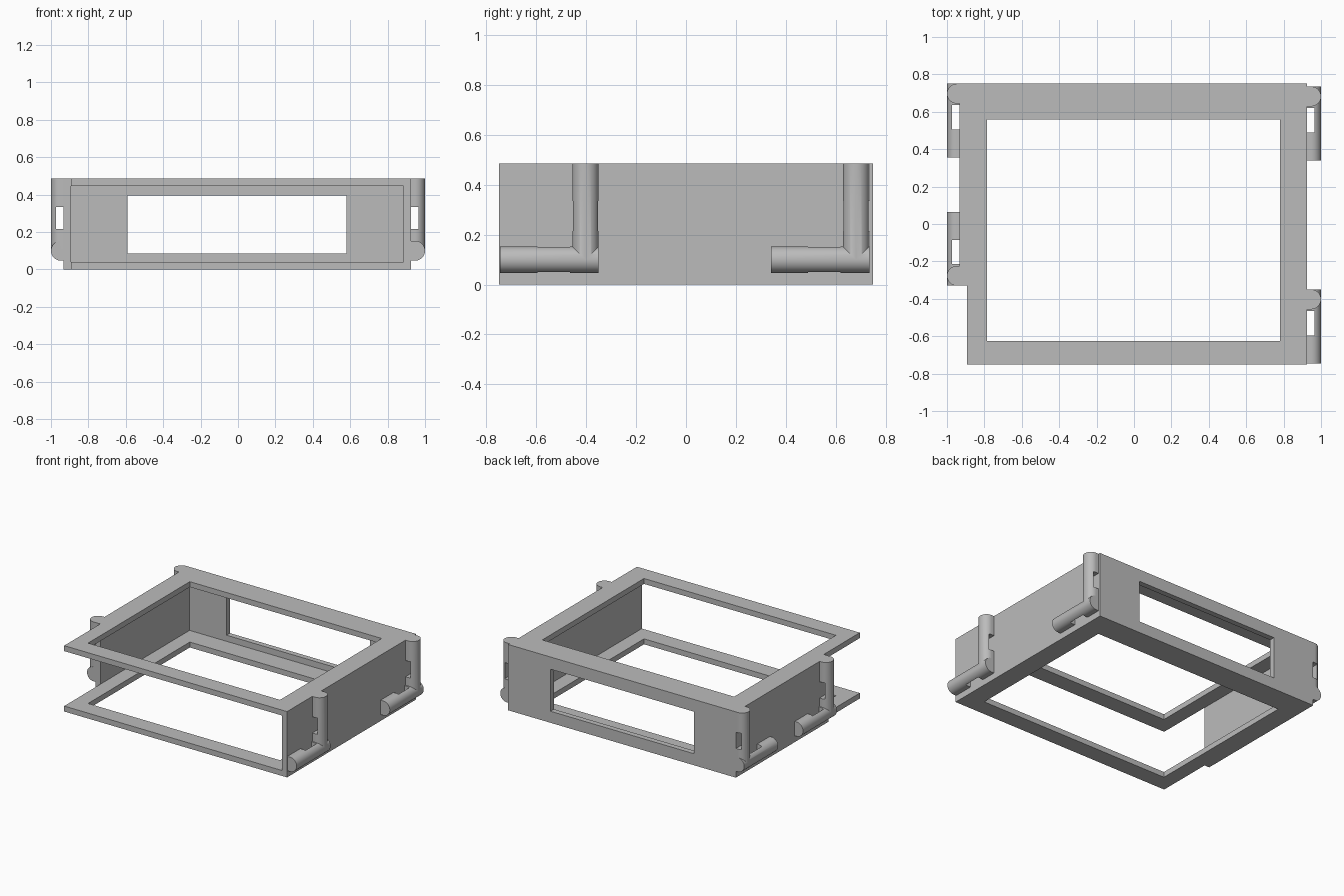
import bpy, bmesh
from math import sin, cos, pi
from mathutils import Vector

cube = bpy.data.objects.get("Cube")
if cube:
    bpy.data.objects.remove(cube, do_unlink=True)

grey = bpy.data.materials.new("light grey")
grey.use_nodes = True
grey.diffuse_color = (0.5, 0.5, 0.5, 1)
grey.node_tree.nodes["Principled BSDF"].inputs["Base Color"].default_value = (0.5, 0.5, 0.5, 1)

HEIGHT = 0.485
WALL = 0.04


def prism(name, points, offset):
    """Extrude a flat polygon of 3D points along an offset."""
    bm = bmesh.new()
    face = bm.faces.new([bm.verts.new(p) for p in points])
    made = bmesh.ops.extrude_face_region(bm, geom=[face])["geom"]
    moved = [v for v in made if isinstance(v, bmesh.types.BMVert)]
    bmesh.ops.translate(bm, verts=moved, vec=Vector(offset))
    bmesh.ops.recalc_face_normals(bm, faces=bm.faces)
    mesh = bpy.data.meshes.new(name)
    bm.to_mesh(mesh)
    bm.free()
    mesh.materials.append(grey)
    obj = bpy.data.objects.new(name, mesh)
    bpy.context.collection.objects.link(obj)
    return obj


def box(name, xs, ys, zs):
    (x0, x1), (y0, y1), (z0, z1) = sorted(xs), sorted(ys), sorted(zs)
    base = [(x0, y0, z0), (x1, y0, z0), (x1, y1, z0), (x0, y1, z0)]
    return prism(name, base, (0, 0, z1 - z0))


def combine(target, tool, operation):
    """Apply a boolean and discard the tool object."""
    mod = target.modifiers.new(operation.lower(), "BOOLEAN")
    mod.operation = operation
    mod.solver = "EXACT"
    mod.object = tool
    bpy.context.view_layer.objects.active = target
    bpy.ops.object.modifier_apply(modifier=mod.name)
    bpy.data.objects.remove(tool, do_unlink=True)


# Case: a hollow box, open at the front, with windows and a shortened left wall
LEFT, RIGHT, BACK = -0.932, 0.925, 0.75
case = box("case", (LEFT, RIGHT), (-BACK, BACK), (0, HEIGHT))
cuts = [
    ((LEFT + WALL, RIGHT - WALL), (-1, BACK - WALL), (WALL, HEIGHT - WALL)),  # inside
    ((-0.785, 0.78), (-0.625, 0.56), (-0.1, 1)),                # top and bottom openings
    ((-0.59, 0.58), (0.6, 1), (0.085, 0.395)),                  # back window
    ((-1.1, LEFT + WALL), (-1, -0.33), (-0.1, 1)),              # missing front of left wall
]
for cut in cuts:
    combine(case, box("cutter", *cut), "DIFFERENCE")

# Clips: L-shaped half-round bars with a strap slot behind each arm
RADIUS = 0.053
LENGTH = 0.395
ARM_Z = 0.1


def half_round(depth):
    """Depth and width pairs of a bar section: straight sides, round outside."""
    straight = depth - RADIUS
    arc = [-pi / 2 + pi * i / 32 for i in range(33)]
    return ([(0, -RADIUS)]
            + [(straight + RADIUS * cos(a), RADIUS * sin(a)) for a in arc]
            + [(0, RADIUS)])


def clip(name, side, wall, corner, run):
    section = half_round(1 - wall)
    post_y = corner + run * RADIUS
    arm = prism(name, [(side * (wall + d), corner, ARM_Z + w) for d, w in section],
                (0, run * LENGTH, 0))
    post = prism("post", [(side * (wall + d), post_y + w, ARM_Z) for d, w in section],
                 (0, 0, HEIGHT - ARM_Z))
    combine(arm, post, "UNION")
    slot_x = (side * (wall - 0.01), side * (wall + 0.04))
    arm_slot = box("arm slot", slot_x, (corner + run * 0.115, corner + run * 0.245), (0, 0.2))
    combine(arm, arm_slot, "DIFFERENCE")
    post_slot = box("post slot", slot_x, (post_y - 0.1, post_y + 0.1), (0.215, 0.335))
    combine(arm, post_slot, "DIFFERENCE")
    bpy.ops.object.select_all(action="DESELECT")
    arm.select_set(True)
    bpy.context.view_layer.objects.active = arm
    bpy.ops.object.shade_smooth_by_angle(angle=pi / 6)


clip("left_back_clip", -1, -LEFT, 0.75, -1)
clip("left_middle_clip", -1, -LEFT, -0.33, 1)
clip("right_back_clip", 1, RIGHT, 0.735, -1)
clip("right_front_clip", 1, RIGHT, -0.35, -1)
